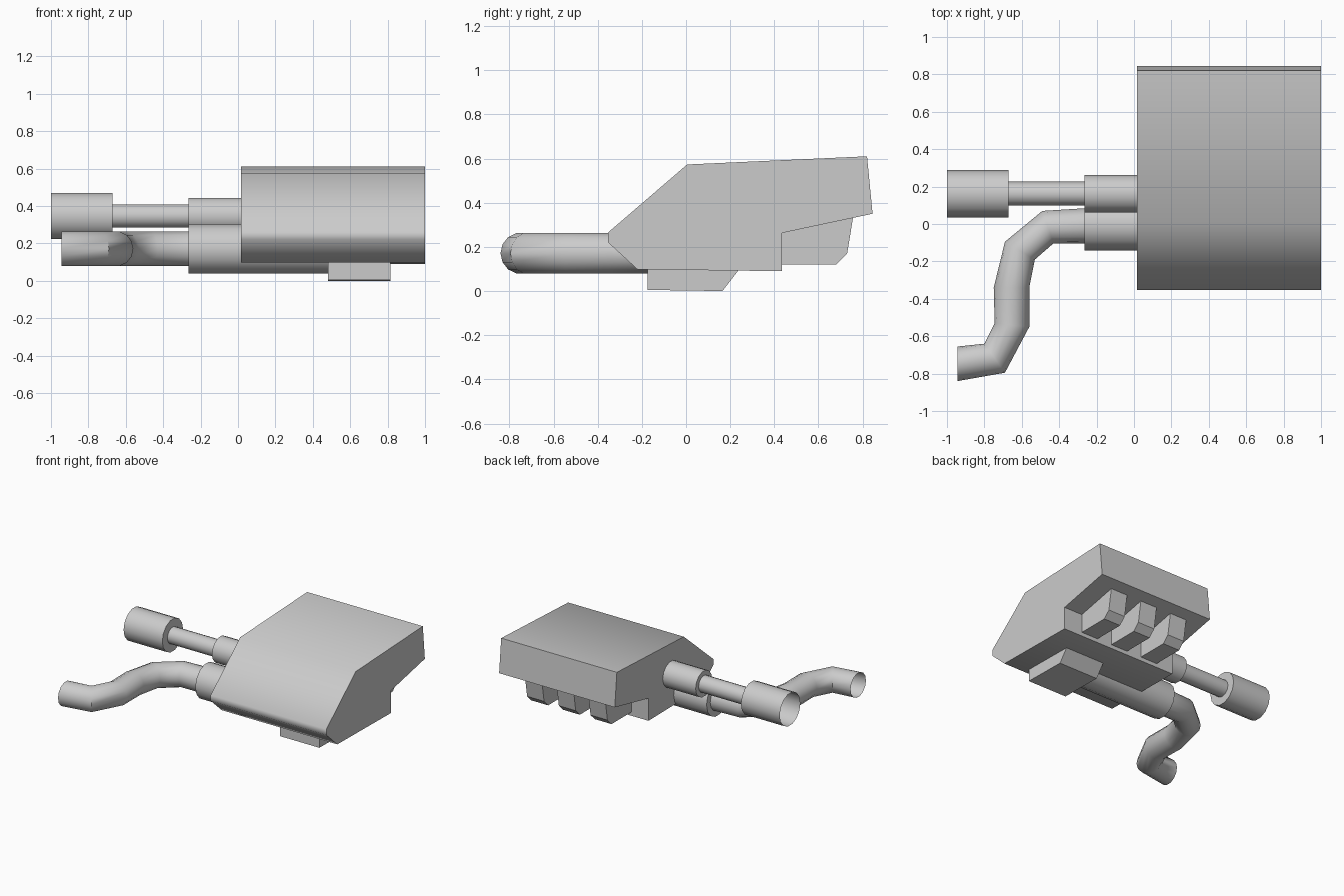
import bpy, bmesh, math
from mathutils import Vector

if "Cube" in bpy.data.objects:
    bpy.data.objects.remove(bpy.data.objects["Cube"])

SIDES = 14


def finish(name, bm, angle=None):
    bmesh.ops.recalc_face_normals(bm, faces=bm.faces)
    mesh = bpy.data.meshes.new(name)
    bm.to_mesh(mesh)
    bm.free()
    obj = bpy.data.objects.new(name, mesh)
    bpy.context.collection.objects.link(obj)
    if angle:
        bpy.ops.object.select_all(action='DESELECT')
        obj.select_set(True)
        bpy.context.view_layer.objects.active = obj
        bpy.ops.object.shade_smooth_by_angle(angle=math.radians(angle))
    return obj


def extrude_x(name, profile, x0, x1, angle=None):
    """Extrude a (y, z) outline from x0 to x1."""
    bm = bmesh.new()
    face = bm.faces.new([bm.verts.new((x0, y, z)) for y, z in profile])
    out = bmesh.ops.extrude_face_region(bm, geom=[face], use_keep_orig=True)
    moved = [g for g in out["geom"] if isinstance(g, bmesh.types.BMVert)]
    bmesh.ops.translate(bm, verts=moved, vec=(x1 - x0, 0, 0))
    return finish(name, bm, angle)


def tube(name, rings, angle, cap_end=False):
    """Skin rings given as (centre, horizontal half-axis, vertical radius)."""
    bm = bmesh.new()
    loops = []
    for centre, side, height in rings:
        loop = []
        for i in range(SIDES):
            a = math.tau * i / SIDES
            p = centre + side * math.cos(a) + Vector((0, 0, height)) * math.sin(a)
            loop.append(bm.verts.new(p))
        loops.append(loop)
    for a, b in zip(loops, loops[1:]):
        for i in range(SIDES):
            j = (i + 1) % SIDES
            bm.faces.new((a[i], a[j], b[j], b[i]))
    if cap_end:
        bm.faces.new(loops[-1])
    return finish(name, bm, angle)


def lathe_x(name, y, z, stations, cap_end=True):
    rings = [(Vector((x, y, z)), Vector((0, r, 0)), r) for x, r in stations]
    return tube(name, rings, 40, cap_end)


# main housing
extrude_x("housing", [(-0.353, 0.265), (0.005, 0.573), (0.82, 0.61), (0.845, 0.35),
                      (0.435, 0.263), (0.435, 0.09), (-0.22, 0.098), (-0.353, 0.22)],
          0.015, 1.0, 55)

# foot block under the housing
extrude_x("foot_block", [(-0.175, 0.11), (-0.175, 0.005), (0.165, 0.0), (0.25, 0.11)],
          0.48, 0.815)

# three lugs under the rear overhang
for i in range(3):
    c = 0.23 + 0.27 * i
    extrude_x(f"lug_{i + 1}", [(0.43, 0.262), (0.43, 0.12), (0.68, 0.12),
                               (0.73, 0.17), (0.757, 0.335)], c - 0.072, c + 0.072)

# straight stepped upper pipe, open at the far end
lathe_x("upper_pipe", 0.162, 0.346, [(-1.0, 0.126), (-0.67, 0.126), (-0.67, 0.064),
                                     (-0.265, 0.064), (-0.265, 0.1), (0.03, 0.1)])

# lower sleeve running under the housing to the foot block
lathe_x("lower_sleeve", -0.006, 0.17, [(-0.265, 0.09), (-0.265, 0.135), (0.49, 0.135)])

# bent lower pipe: pairs of outer / inner edge points at each joint
joints = [((-0.25, 0.085), (-0.25, -0.105)), ((-0.49, 0.07), (-0.43, -0.103)),
          ((-0.69, -0.095), (-0.53, -0.19)), ((-0.75, -0.34), (-0.56, -0.34)),
          ((-0.745, -0.53), (-0.56, -0.55)), ((-0.80, -0.64), (-0.69, -0.795)),
          ((-0.943, -0.655), (-0.945, -0.84))]
rings = []
for a, b in joints:
    a, b = Vector((*a, 0.171)), Vector((*b, 0.171))
    rings.append(((a + b) / 2, (a - b) / 2, 0.094))
tube("bent_pipe", rings, 50)
